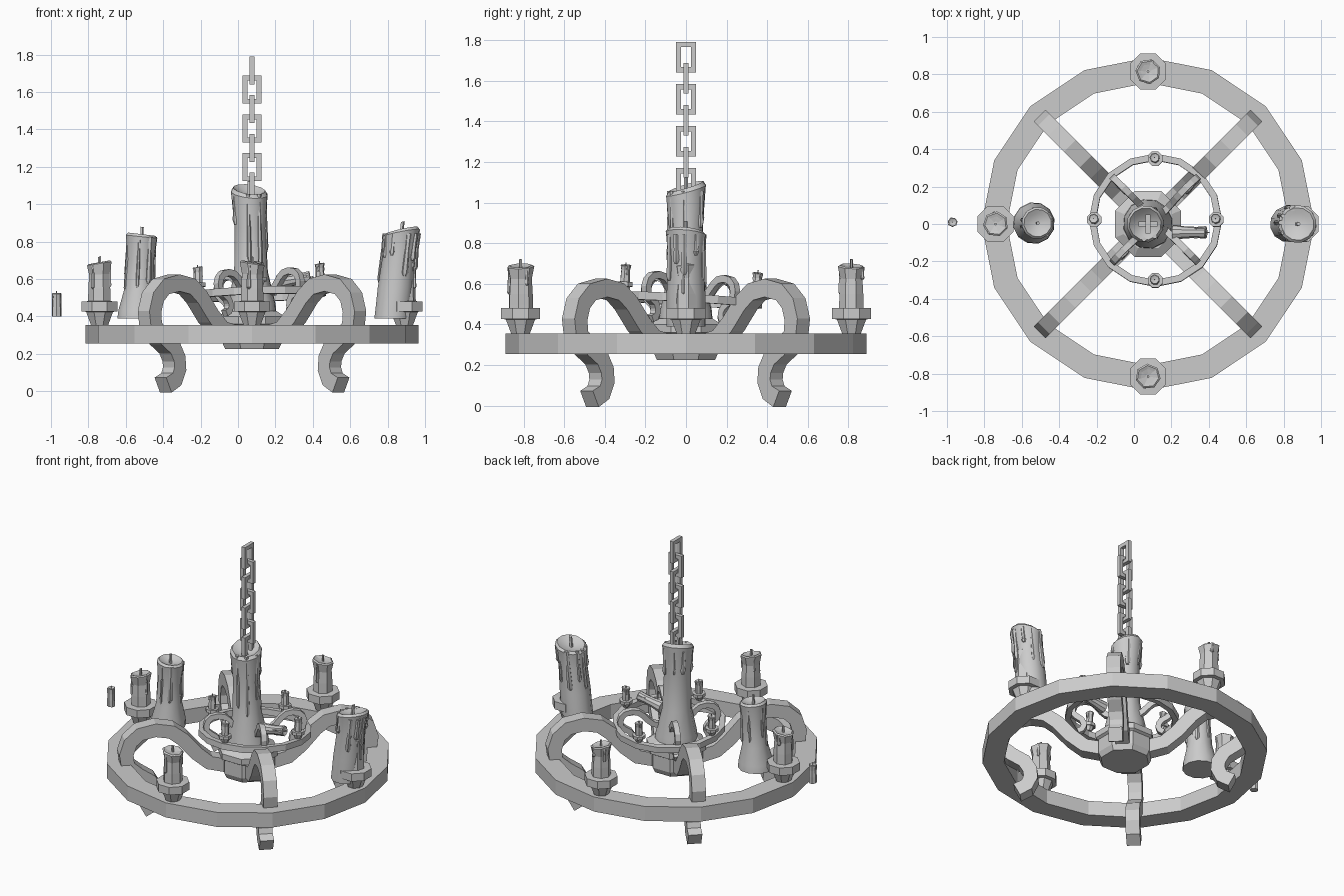
import bpy, bmesh, math, random
from mathutils import Matrix, Vector

if "Cube" in bpy.data.objects:
    bpy.data.objects.remove(bpy.data.objects["Cube"])

random.seed(4)
PI = math.pi


def make(name, verts, faces, M=Matrix(), smooth=False):
    me = bpy.data.meshes.new(name)
    me.from_pydata([M @ Vector(v) for v in verts], [], faces)
    bm = bmesh.new()
    bm.from_mesh(me)
    bmesh.ops.recalc_face_normals(bm, faces=bm.faces)
    bm.to_mesh(me)
    bm.free()
    ob = bpy.data.objects.new(name, me)
    bpy.context.collection.objects.link(ob)
    if smooth:
        bpy.ops.object.select_all(action='DESELECT')
        bpy.context.view_layer.objects.active = ob
        ob.select_set(True)
        bpy.ops.object.shade_smooth_by_angle(angle=math.radians(35))
    return ob


def lathe(name, prof, n, M=Matrix(), phase=0.0, warp=None, closed=False, smooth=False):
    """Revolve (r, z) points; ends are capped unless the profile is closed."""
    verts = [(r * math.cos(2 * PI * i / n + phase), r * math.sin(2 * PI * i / n + phase), z)
             for r, z in prof for i in range(n)]
    k = len(prof)
    faces = []
    for j in range(k if closed else k - 1):
        a, b = j * n, (j + 1) % k * n
        faces += [(a + i, a + (i + 1) % n, b + (i + 1) % n, b + i) for i in range(n)]
    if not closed:
        faces += [tuple(range(n)), tuple(range((k - 1) * n, k * n))]
    if warp:
        verts = [warp(*v) for v in verts]
    return make(name, verts, faces, M, smooth)


def ribbon(name, path, thick, width, M):
    """Rectangular bar swept along a path in the local xz plane."""
    pts = [Vector((x, 0, z)) for x, z in path]
    verts, faces = [], []
    for i, p in enumerate(pts):
        t = (pts[min(i + 1, len(pts) - 1)] - pts[max(i - 1, 0)]).normalized()
        nrm = Vector((-t.z, 0, t.x)) * thick / 2
        for s, y in ((1, 1), (1, -1), (-1, -1), (-1, 1)):
            verts.append(p + nrm * s + Vector((0, y * width / 2, 0)))
    for i in range(len(pts) - 1):
        faces += [(4 * i + j, 4 * i + (j + 1) % 4, 4 * i + 4 + (j + 1) % 4, 4 * i + 4 + j) for j in range(4)]
    e = 4 * len(pts) - 4
    faces += [(0, 1, 2, 3), (e, e + 1, e + 2, e + 3)]
    return make(name, verts, faces, M)


def candle(name, M, h, r_base, r_mid, r_top, lean=0.0, slope=(0, 0), n=12, drips=7, smooth=True):
    """Wax candle with flared foot, hollow slanted top, wick and drips."""
    def warp(x, y, z):
        return (x + lean * z / h, y, z + (slope[0] * x + slope[1] * y) * max(0, z / h) ** 4)
    prof = [(r_base, 0), (r_base * .9 + r_mid * .1, .1 * h), (r_mid * 1.08, .35 * h), (r_mid, .7 * h),
            (r_top * .97, .92 * h), (r_top, .97 * h), (r_top * .86, h), (r_top * .6, .975 * h),
            (r_top * .2, .95 * h)]
    lathe(name, prof, n, M, .2, warp, smooth=smooth)
    w = r_top * .11
    lathe(name + "_wick", [(w, .93 * h), (w, h + r_top * .45)], 5, M, 0, warp)
    for k in range(drips):
        a = 2 * PI * (k + random.uniform(-.25, .25)) / drips
        z0 = h * random.uniform(.3, .75)
        wd = r_top * random.uniform(.12, .2)
        Md = M @ Matrix.Translation((r_mid * .99 * math.cos(a) + lean * .7, r_mid * .99 * math.sin(a), 0))
        lathe(name + "_drip", [(wd * .5, z0), (wd, z0 + .04 * h), (wd * .7, .8 * h), (wd * .9, .965 * h)], 6, Md,
              0, lambda x, y, z: (x + lean * (z / h - .7), y, z), smooth=smooth)


ARM = [(.13, -.005), (.25, .025), (.33, .095), (.42, .20), (.49, .255), (.59, .275), (.69, .255), (.75, .20),
       (.775, .12), (.765, .04), (.70, -.02), (.625, -.07), (.59, -.13), (.585, -.185), (.61, -.24), (.672, -.272)]


def wheel(prefix, M, inner_r):
    """Ring with four scrolled arms and four candle cups; local z = 0 at ring middle."""
    lathe(prefix + "ring", [(.89, -.05), (.89, .05), (inner_r, .05), (inner_r, -.05)], 16, M, closed=True)
    for k in range(4):
        R = M @ Matrix.Rotation(PI / 4 + k * PI / 2, 4, 'Z')
        ribbon(prefix + "arm", ARM, .09, .088, R)
        C = M @ Matrix.Rotation(k * PI / 2, 4, 'Z') @ Matrix.Translation((.815, 0, .05))
        lathe(prefix + "candle_cup", [(.05, 0), (.058, .02), (.078, .07), (.105, .072), (.105, .125), (.06, .127)],
              8, C, PI / 8)
        candle(prefix + "candle", C @ Matrix.Translation((0, 0, .12)) @ Matrix.Rotation(k * 1.3, 4, 'Z'),
               .215, .062, .056, .068, slope=(.15, .1), n=7, drips=3, smooth=False)


BASE = Matrix.Translation((.075, 0, .305))
wheel("", BASE, .755)

# Upper small wheel, slightly tilted
wheel("small_", Matrix.Translation((.115, .02, .52)) @ Matrix.Rotation(-.06, 4, 'X')
      @ Matrix.Rotation(-.03, 4, 'Y') @ Matrix.Scale(.4, 4), .80)

# Central hub
lathe("hub", [(.155, .225), (.172, .26), (.172, .35), (.19, .36), (.19, .40), (.14, .43), (.1, .43)], 8,
      Matrix.Translation((.075, 0, 0)), PI / 8)

# Large candles
T = Matrix.Translation
candle("center_candle", T((.075, 0, .40)), .68, .135, .085, .10, -.015, (-.12, .3))
candle("left_candle", T((-.535, .005, .39)), .45, .112, .075, .086, .02, (-.12, 0))
candle("right_candle", T((.825, 0, .39)), .47, .098, .09, .102, .05, (.22, -.1), drips=10)

# Stray tiny candles: one off to the side, one lying across the small wheel
candle("stray_candle", T((-.97, .01, .40)), .125, .026, .024, .026, n=7, drips=2, smooth=False)
candle("fallen_candle", T((.21, -.045, .58)) @ Matrix.Rotation(1.4, 4, 'Y'),
       .18, .04, .03, .034, n=10, drips=3)

# Chain of rectangular links, alternately turned
for i in range(7):
    s2 = math.sqrt(2)
    link = lathe("chain_link", [(.05 * s2, -.013), (.05 * s2, .013), (.024 * s2, .013), (.024 * s2, -.013)], 4,
                 T((.075, 0, 1.716 - .1035 * i)) @ Matrix.Rotation(0 if i % 2 else PI / 2, 4, 'Z')
                 @ Matrix.Rotation(PI / 2, 4, 'X'), PI / 4,
                 lambda x, y, z: (x, y + math.copysign(.025, y), z), closed=True)
